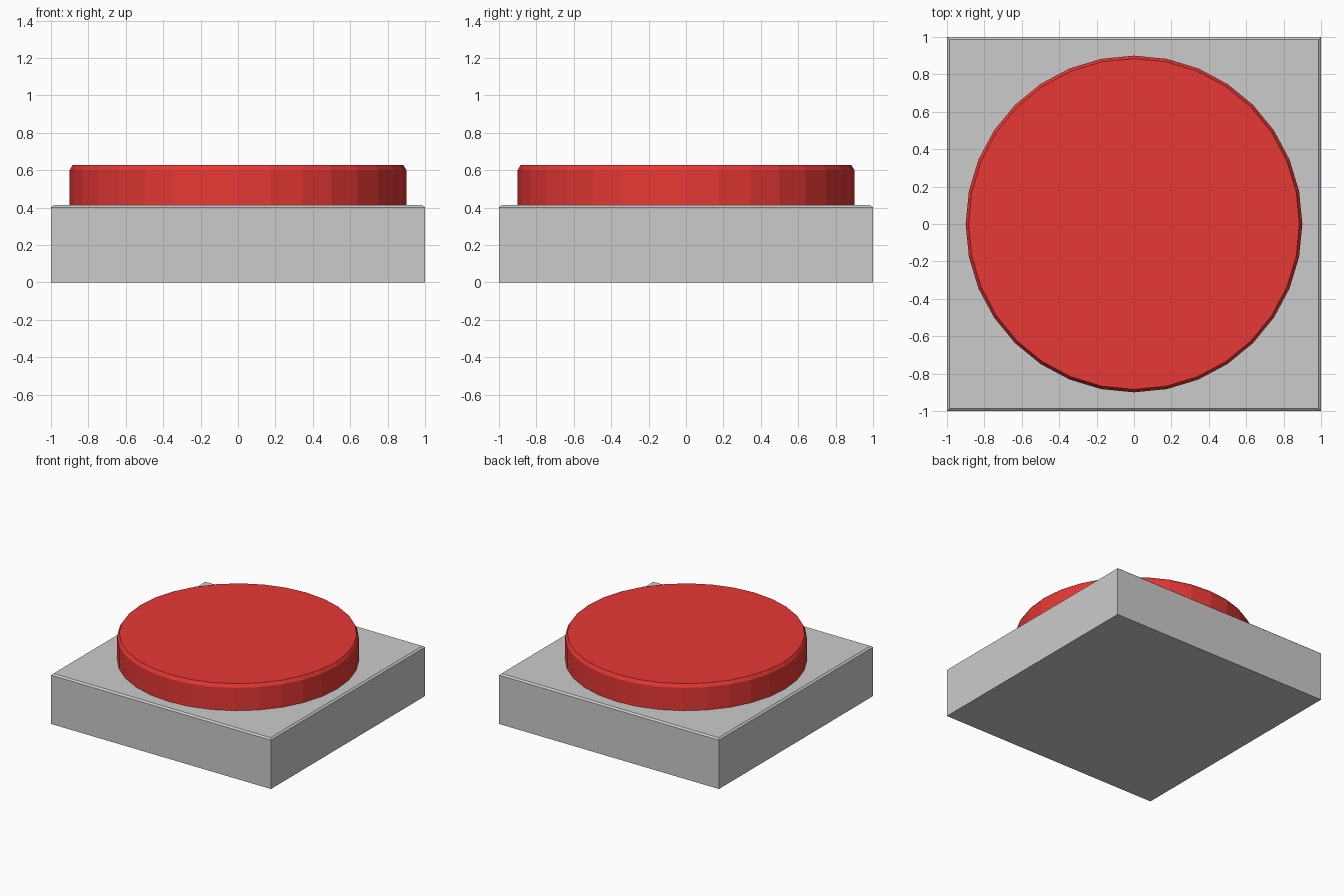
import bpy, bmesh

if "Cube" in bpy.data.objects:
    bpy.data.objects.remove(bpy.data.objects["Cube"])


def chamfer_top(obj, top, inset, drop):
    """Inset the top face and lower its old outline to form a chamfer."""
    bm = bmesh.new()
    bm.from_mesh(obj.data)
    bm.normal_update()
    face = max(bm.faces, key=lambda f: f.calc_center_median().z)
    rim = list(face.verts)
    for v in rim:
        v.co.z = top - drop
    bmesh.ops.inset_region(bm, faces=[face], thickness=inset)
    for v in face.verts:
        v.co.z = top
    bm.to_mesh(obj.data)
    bm.free()


# Square base with a shallow chamfer around the top
bpy.ops.mesh.primitive_cube_add(size=2, location=(0, 0, 0.2))
base = bpy.context.object
base.name = "base"
base.scale = (1, 1, 0.2)
bpy.ops.object.transform_apply(location=True, rotation=False, scale=True)
chamfer_top(base, top=0.413, inset=0.02, drop=0.012)

# Round 32-sided push button, flat shaded
bpy.ops.mesh.primitive_cylinder_add(vertices=32, radius=0.9, depth=0.22,
                                    location=(0, 0, 0.518))
button = bpy.context.object
button.name = "button"
bpy.ops.object.transform_apply(location=True, rotation=False, scale=True)
chamfer_top(button, top=0.628, inset=0.016, drop=0.027)

# Red button colour
red = bpy.data.materials.new("red")
red.diffuse_color = (0.8, 0.04, 0.035, 1)
red.use_nodes = True
red.node_tree.nodes["Principled BSDF"].inputs["Base Color"].default_value = red.diffuse_color
button.data.materials.append(red)
